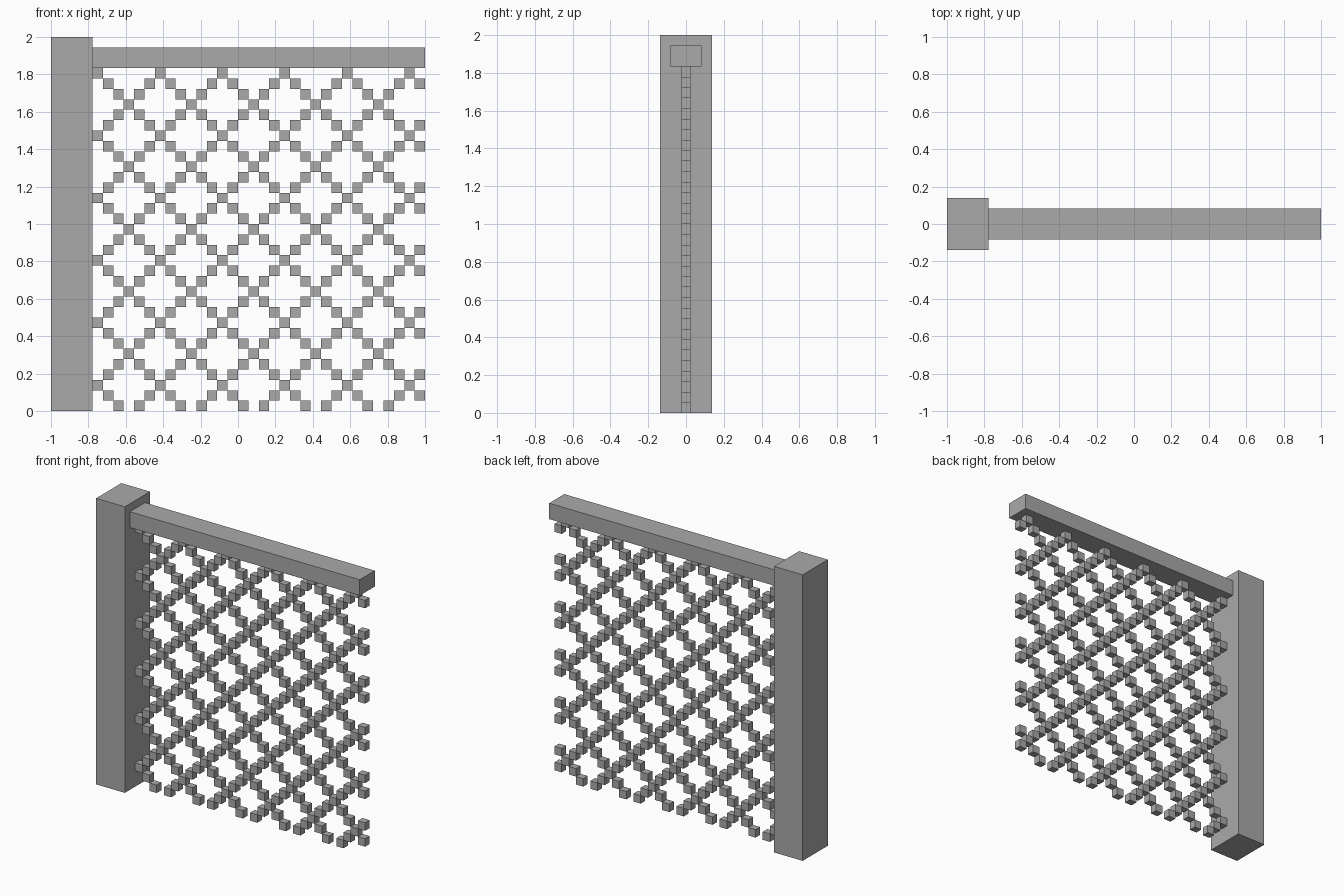
import bpy
import bmesh
from mathutils import Matrix

if "Cube" in bpy.data.objects:
    bpy.data.objects.remove(bpy.data.objects["Cube"], do_unlink=True)

CELL = 1 / 18          # lattice pitch; every part is sized in whole cells
COLUMNS, ROWS = 32, 33
LATTICE_DEPTH = 0.05

grey = bpy.data.materials.new("stone_grey")
grey.use_nodes = True
colour = (0.4, 0.4, 0.4, 1)
grey.diffuse_color = colour
grey.node_tree.nodes["Principled BSDF"].inputs["Base Color"].default_value = colour


def make_boxes(name, boxes):
    """One object made of boxes, each given as (centre, size)."""
    bm = bmesh.new()
    for centre, size in boxes:
        matrix = Matrix.Translation(centre) @ Matrix.Diagonal((*size, 1))
        bmesh.ops.create_cube(bm, size=1, matrix=matrix)
    mesh = bpy.data.meshes.new(name)
    bm.to_mesh(mesh)
    bm.free()
    mesh.materials.append(grey)
    obj = bpy.data.objects.new(name, mesh)
    bpy.context.collection.objects.link(obj)
    return obj


# Tall square post on the right end
post_width = 4 * CELL
make_boxes("post", [((-1 + post_width / 2, 0, 1), (post_width, 5 * CELL, 2))])

# Rail running from the post over the lattice
start = -1 + post_width
rail_length = COLUMNS * CELL
make_boxes("top_rail", [((start + rail_length / 2, 0, (ROWS + 1) * CELL),
                         (rail_length, 3 * CELL, 2 * CELL))])

# Lattice of small blocks along two sets of crossing diagonals
blocks = []
for i in range(COLUMNS):
    for j in range(ROWS):
        if (i + j - 2) % 6 == 0 or (i - j + 2) % 6 == 0:
            centre = (start + (i + 0.5) * CELL, 0, (j + 0.5) * CELL)
            blocks.append((centre, (CELL, LATTICE_DEPTH, CELL)))
make_boxes("lattice", blocks)
